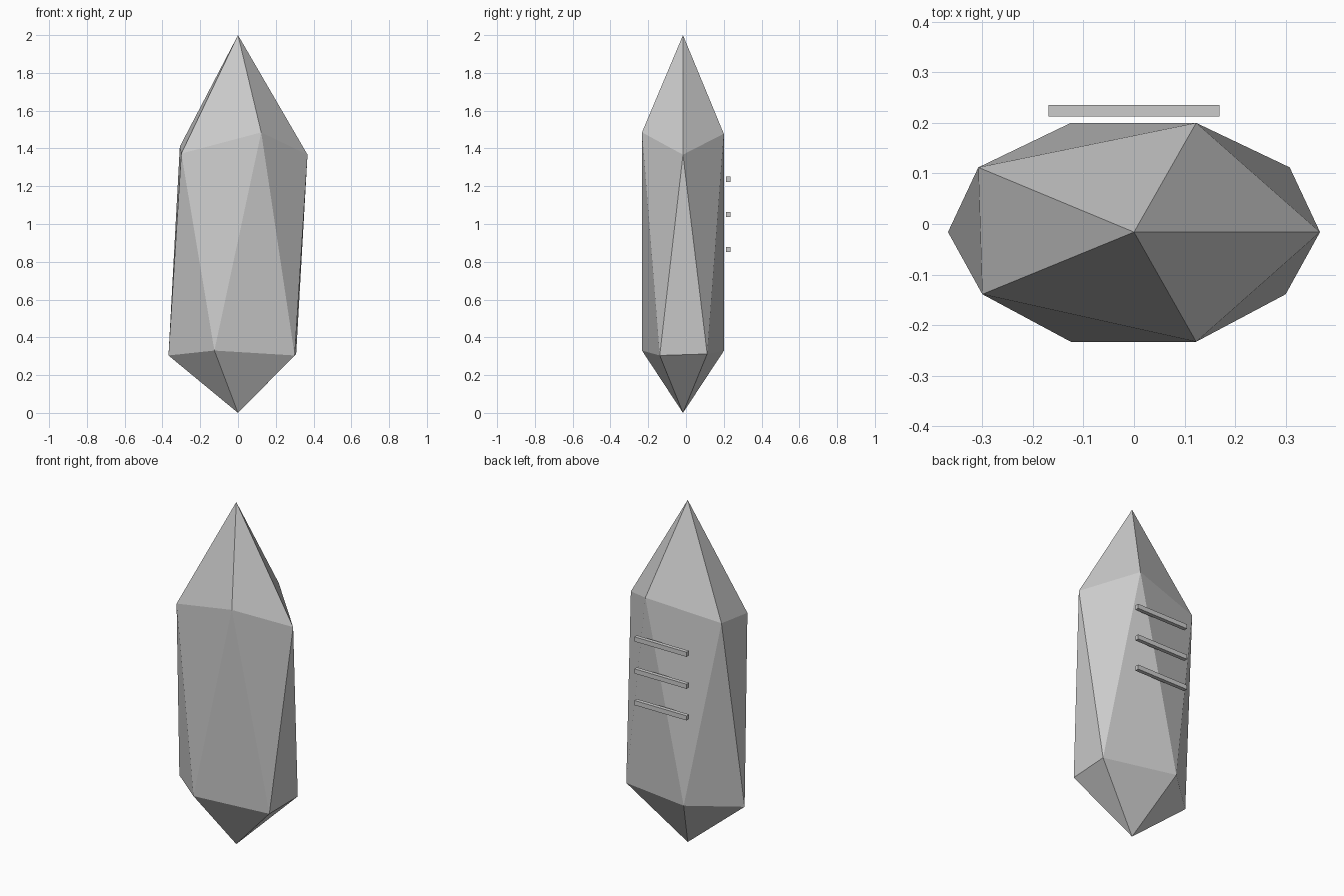
import bpy, bmesh

if "Cube" in bpy.data.objects:
    bpy.data.objects.remove(bpy.data.objects["Cube"])

# Crystal body: two staggered five-sided rings between two points
AXIS_Y = -0.016
upper = [(0.368, AXIS_Y, 1.367), (0.123, 0.2, 1.478), (-0.308, 0.112, 1.41),
         (-0.3, -0.139, 1.373), (0.123, -0.233, 1.485)]
lower = [(0.308, 0.112, 0.312), (-0.125, 0.2, 0.328), (-0.368, AXIS_Y, 0.304),
         (-0.125, -0.233, 0.33), (0.3, -0.139, 0.304)]

bm = bmesh.new()
top = bm.verts.new((0, AXIS_Y, 2))
bottom = bm.verts.new((0, AXIS_Y, 0))
a = [bm.verts.new(p) for p in upper]
b = [bm.verts.new(p) for p in lower]
for i in range(5):
    j = (i + 1) % 5
    bm.faces.new((top, a[i], a[j]))
    bm.faces.new((b[i], a[j], a[i]))
    bm.faces.new((b[i], b[j], a[j]))
    bm.faces.new((bottom, b[j], b[i]))
mesh = bpy.data.meshes.new("crystal_body")
bm.to_mesh(mesh)
bm.free()
bpy.context.collection.objects.link(bpy.data.objects.new("crystal_body", mesh))

# Three thin bars floating behind the back face
for i, z in enumerate((0.865, 1.05, 1.237)):
    bpy.ops.mesh.primitive_cube_add(size=1, location=(0, 0.224, z))
    bar = bpy.context.object
    bar.name = f"back_bar_{i + 1}"
    bar.scale = (0.338, 0.023, 0.027)
